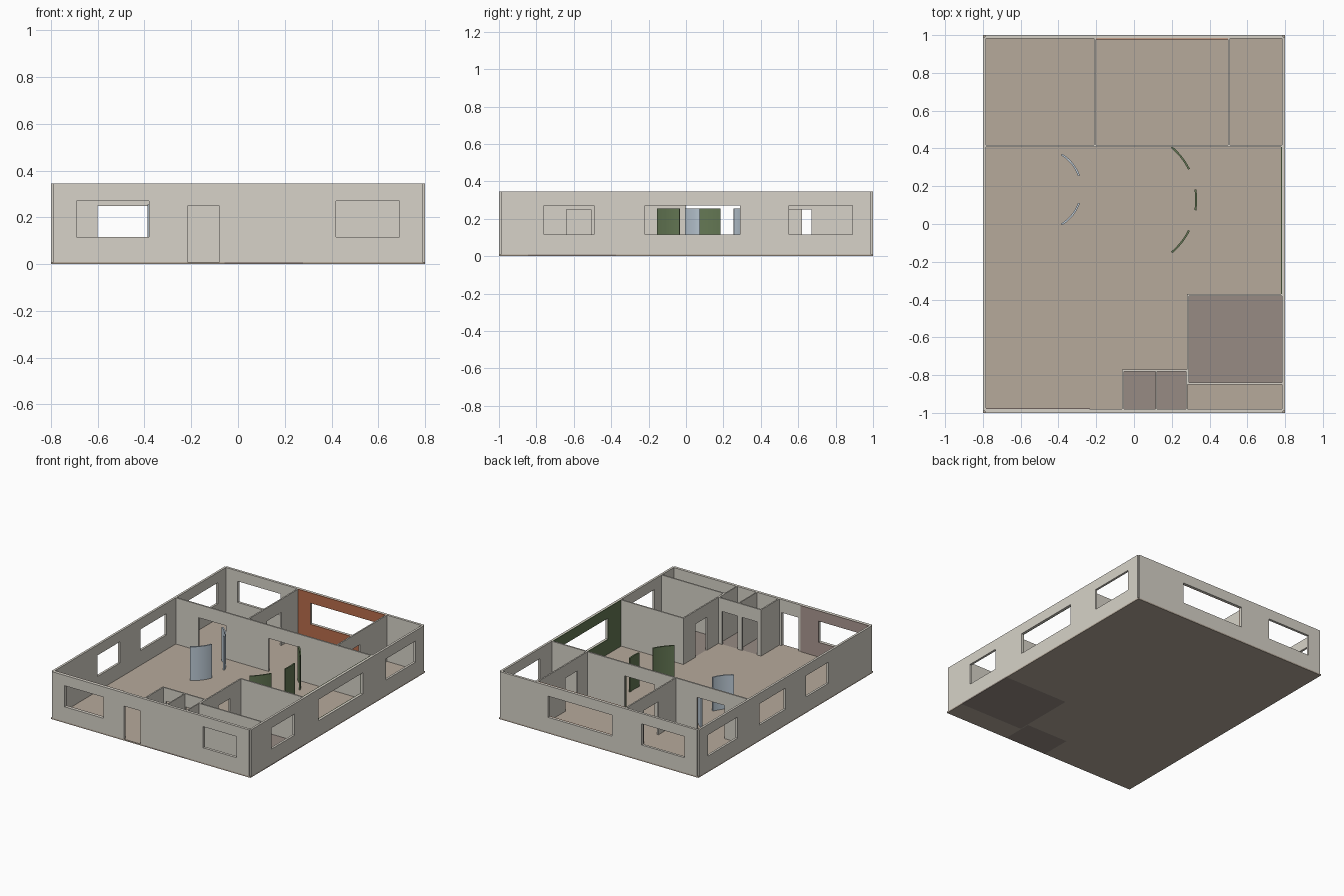
import bpy, bmesh, math
from mathutils import Vector

if "Cube" in bpy.data.objects:
    bpy.data.objects.remove(bpy.data.objects["Cube"])


def material(name, rgb):
    m = bpy.data.materials.new(name)
    m.diffuse_color = (*rgb, 1)
    m.use_nodes = True
    m.node_tree.nodes["Principled BSDF"].inputs["Base Color"].default_value = m.diffuse_color
    return m


WALL = material("wall_paint", (.68, .65, .58))
FLOOR = material("floor_beige", (.47, .40, .33))
TILE = material("tile_brown", (.31, .26, .23))
ORANGE = material("accent_orange", (.48, .15, .07))
GREEN = material("accent_green", (.13, .19, .09))
BROWN = material("accent_brown", (.40, .31, .28))
BLUE = material("panel_blue", (.52, .61, .69))

H, BASE = .345, .01          # wall top, floor top
SILL, HEAD, DOOR = .117, .27, .25


def finish(name, bm, mat):
    bmesh.ops.recalc_face_normals(bm, faces=bm.faces)
    me = bpy.data.meshes.new(name)
    bm.to_mesh(me)
    bm.free()
    me.materials.append(mat)
    ob = bpy.data.objects.new(name, me)
    bpy.context.collection.objects.link(ob)
    return ob


def plate(name, axis, d, u, v, mat, holes=()):
    """Slab with rectangular holes; axis is its normal, d/u/v are ranges."""
    us = sorted({*u, *(k for h in holes for k in h[:2])})
    vs = sorted({*v, *(k for h in holes for k in h[2:])})
    bm = bmesh.new()

    def point(a, b):
        return bm.verts.new([(d[0], a, b), (a, d[0], b), (a, b, d[0])][axis])

    for a0, a1 in zip(us, us[1:]):
        for b0, b1 in zip(vs, vs[1:]):
            a, b = (a0 + a1) / 2, (b0 + b1) / 2
            if any(h[0] < a < h[1] and h[2] < b < h[3] for h in holes):
                continue
            bm.faces.new([point(a0, b0), point(a1, b0), point(a1, b1), point(a0, b1)])
    bmesh.ops.remove_doubles(bm, verts=bm.verts, dist=1e-5)
    ext = bmesh.ops.extrude_face_region(bm, geom=bm.faces[:], use_keep_orig=True)
    shift = Vector((0, 0, 0))
    shift[axis] = d[1] - d[0]
    bmesh.ops.translate(bm, vec=shift, verts=[e for e in ext["geom"] if isinstance(e, bmesh.types.BMVert)])
    return finish(name, bm, mat)


def wall(name, axis, d, u, windows=(), doors=(), mat=WALL):
    holes = [(a, b, SILL, HEAD) for a, b in windows] + [(a, b, BASE, DOOR) for a, b in doors]
    return plate(name, axis, d, u, (BASE, H), mat, holes)


def arc_panel(name, c, r, a0, a1, mat, n=12, t=.01):
    """Free-standing curved screen."""
    bm = bmesh.new()
    rings = []
    for i in range(n + 1):
        a = math.radians(a0 + (a1 - a0) * i / n)
        rings.append([bm.verts.new((c[0] + q * math.cos(a), c[1] + q * math.sin(a), z))
                      for q, z in ((r - t / 2, BASE), (r + t / 2, BASE),
                                   (r + t / 2, .255), (r - t / 2, .255))])
    for p, q in zip(rings, rings[1:]):
        for k in range(4):
            bm.faces.new((p[k], p[(k + 1) % 4], q[(k + 1) % 4], q[k]))
    bm.faces.new(rings[0])
    bm.faces.new(rings[-1])
    ob = finish(name, bm, mat)
    bpy.ops.object.select_all(action='DESELECT')
    ob.select_set(True)
    bpy.context.view_layer.objects.active = ob
    bpy.ops.object.shade_smooth_by_angle(angle=math.radians(30))


# Floor slab with tiled wet rooms let into it
bath = (.285, .8, -.845, -.375)
toilet = (-.058, .279, -1, -.775)
plate("floor", 2, (0, BASE), (-.8, .8), (-1, 1), FLOOR, [bath, toilet])
plate("bathroom_floor", 2, (0, BASE), bath[:2], bath[2:], TILE)
plate("toilet_floor", 2, (0, BASE), toilet[:2], toilet[2:], TILE)

# Outer walls, each running between wall centre lines
front_win, back_win, long_win = (-.69, -.38), (-.105, .405), (-.22, .29)
wall("front_wall", 1, (-1, -.98), (-.79, .79), [front_win, (.42, .69)], [(-.215, -.08)])
wall("back_wall", 1, (.982, 1), (-.79, .79), [(-.69, -.345), back_win])
wall("left_wall", 0, (-.8, -.784), (-.99, .99), [(-.49, -.23), (0, .3), (.55, .89)])
wall("right_wall", 0, (.784, .8), (-.99, .99), [(-.76, -.493), long_win, (.55, .89)])

# Back rooms
wall("hall_partition", 1, (.407, .418), (-.785, .785), doors=[(-.6, -.38), (-.04, .2)])
wall("bedroom_partition", 0, (-.212, -.202), (.418, .983), doors=[(.62, .785)])
wall("closet_partition", 0, (.498, .508), (.418, .983), doors=[(.53, .67)])

# Bathroom and toilets
wall("bathroom_side_wall", 0, (.28, .29), (-.85, -.37), doors=[(-.64, -.507)])
wall("bathroom_back_wall", 1, (-.38, -.37), (.29, .785))
wall("bathroom_front_wall", 1, (-.85, -.84), (.29, .785))
wall("toilet_front_wall", 1, (-.78, -.77), (-.063, .28), doors=[(-.03, .09), (.125, .25)])
wall("toilet_left_wall", 0, (-.063, -.053), (-.98, -.78))
wall("toilet_divider", 0, (.115, .123), (-.98, -.78))
wall("toilet_right_wall", 0, (.275, .283), (-.98, -.78))

# Coloured accent linings on inner wall faces
wall("orange_lining", 1, (.978, .982), (-.202, .498), [back_win], mat=ORANGE)
wall("green_lining", 0, (.779, .784), (-.37, .407), [long_win], mat=GREEN)
wall("brown_lining", 1, (-.98, -.975), (-.784, -.235), [front_win], mat=BROWN)

# Curved screens
for i, (a, b) in enumerate([(19.5, 59), (-59, -19.5)]):
    arc_panel(f"blue_screen_{i + 1}", (-.495, .183), .216, a, b, BLUE)
for i, (a, b) in enumerate([(26.4, 50), (-8.7, 8.7), (-50, -26.4)]):
    arc_panel(f"green_screen_{i + 1}", (-.035, .128), .364, a, b, GREEN)
